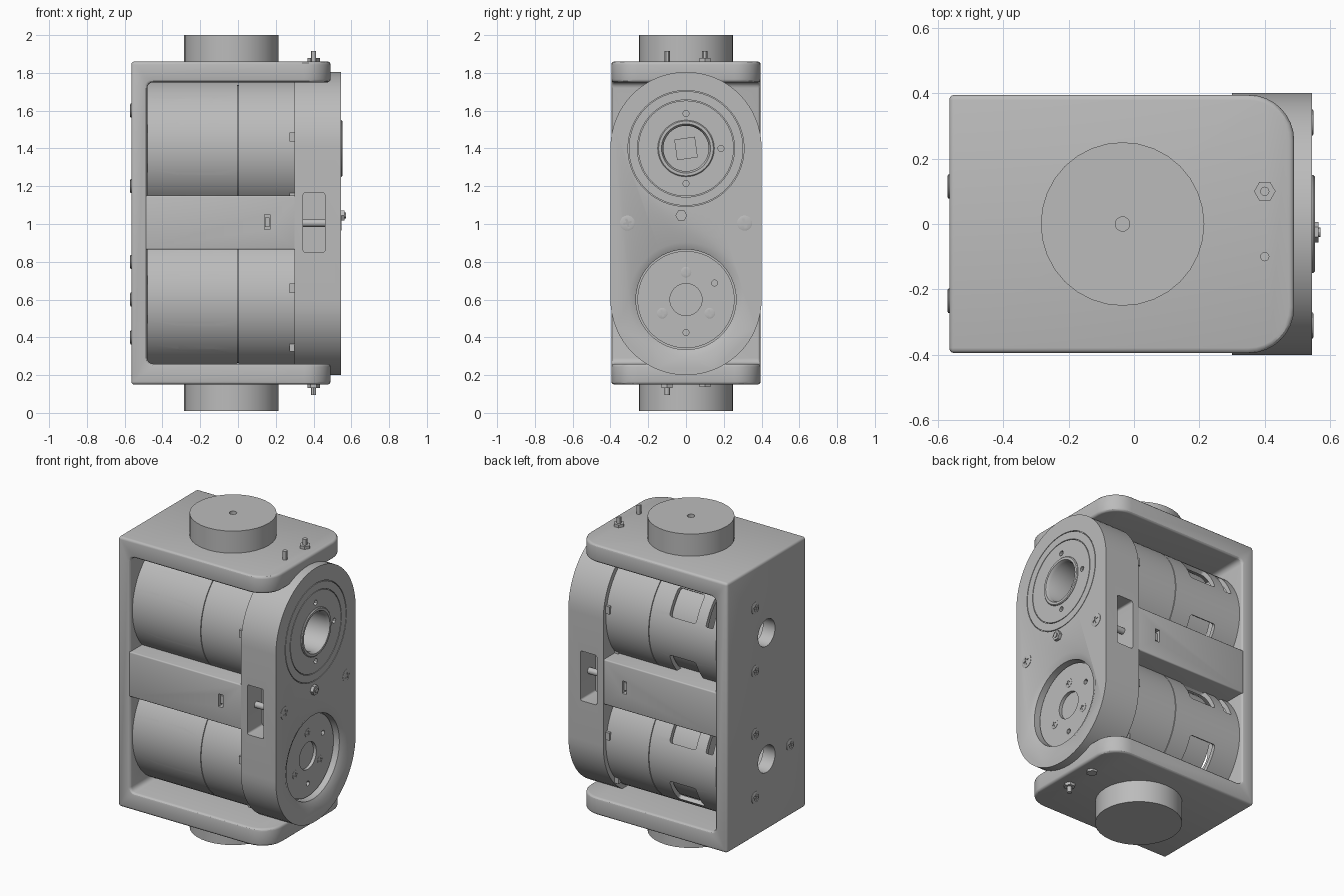
import bpy, bmesh
from math import pi, sin, cos, radians
from mathutils import Vector, Matrix

if "Cube" in bpy.data.objects:
    bpy.data.objects.remove(bpy.data.objects["Cube"])

grey = bpy.data.materials.new("plain_grey")
grey.use_nodes = True
grey.diffuse_color = (0.5, 0.5, 0.5, 1)
grey.node_tree.nodes["Principled BSDF"].inputs["Base Color"].default_value = (0.5, 0.5, 0.5, 1)

X, Y, Z = Vector((1, 0, 0)), Vector((0, 1, 0)), Vector((0, 0, 1))
UPPER, LOWER = 1.4, 0.6


def finish(bm, name):
    bmesh.ops.recalc_face_normals(bm, faces=bm.faces[:])
    mesh = bpy.data.meshes.new(name)
    bm.to_mesh(mesh)
    bm.free()
    mesh.materials.append(grey)
    ob = bpy.data.objects.new(name, mesh)
    bpy.context.collection.objects.link(ob)
    return ob


def lathe(name, profile, origin, axis=X, segs=48):
    """Revolve (radius, height) points; profiles off the axis close into a ring."""
    bm = bmesh.new()
    verts = [bm.verts.new((r, 0, h)) for r, h in profile]
    pairs = list(zip(verts, verts[1:]))
    if profile[0][0] > 0:
        pairs.append((verts[-1], verts[0]))
    edges = [bm.edges.new(p) for p in pairs]
    bmesh.ops.spin(bm, geom=verts + edges, cent=(0, 0, 0), axis=(0, 0, 1),
                   angle=2 * pi, steps=segs, use_merge=True)
    bmesh.ops.remove_doubles(bm, verts=bm.verts[:], dist=1e-5)
    turn = axis.to_track_quat('Z', 'Y').to_matrix().to_4x4()
    bm.transform(Matrix.Translation(origin) @ turn)
    return finish(bm, name)


def rod(name, r, length, origin, axis=X, segs=24):
    return lathe(name, [(0, 0), (r, 0), (r, length), (0, length)], origin, axis, segs)


def tube(name, r_in, r_out, length, origin, axis=X, segs=64):
    return lathe(name, [(r_in, 0), (r_out, 0), (r_out, length), (r_in, length)], origin, axis, segs)


def box(name, lo, hi, bevel=0, along=None, turn=None):
    """Box between two corners; edges parallel to 'along' may be rounded."""
    lo, hi = Vector(lo), Vector(hi)
    bm = bmesh.new()
    bmesh.ops.create_cube(bm, size=1)
    bm.transform(Matrix.Translation((lo + hi) / 2) @ Matrix.Diagonal((*(hi - lo), 1)))
    if bevel:
        edges = [e for e in bm.edges if along is None or
                 abs((e.verts[0].co - e.verts[1].co).normalized().dot(along)) > 0.9]
        bmesh.ops.bevel(bm, geom=edges, offset=bevel, segments=4, profile=0.5, affect='EDGES')
    if turn:
        bm.transform(turn)
    return finish(bm, name)


def prism(name, outline, depth):
    bm = bmesh.new()
    face = bm.faces.new([bm.verts.new(p) for p in outline])
    new = bmesh.ops.extrude_face_region(bm, geom=[face])["geom"]
    bmesh.ops.translate(bm, vec=depth, verts=[v for v in new if isinstance(v, bmesh.types.BMVert)])
    return finish(bm, name)


def apply(ob, mod):
    with bpy.context.temp_override(object=ob, active_object=ob, selected_objects=[ob]):
        bpy.ops.object.modifier_apply(modifier=mod.name)


def cut(ob, *cutters):
    for c in cutters:
        mod = ob.modifiers.new("cut", 'BOOLEAN')
        mod.operation, mod.solver, mod.object = 'DIFFERENCE', 'EXACT', c
        apply(ob, mod)
        bpy.data.objects.remove(c)


def soften(ob, width):
    mod = ob.modifiers.new("soft", 'BEVEL')
    mod.width, mod.segments, mod.limit_method, mod.angle_limit = width, 3, 'ANGLE', radians(50)
    apply(ob, mod)


def screw(name, r, origin, axis=X, proud=0.006):
    """Flat round head with a cross recess."""
    head = lathe(name, [(0, -0.02), (r, -0.02), (r, proud * 0.5), (r * 0.85, proud), (0, proud)],
                 origin, axis, 20)
    a, b, d = r * 0.55, r * 0.14, 0.012
    move = Matrix.Translation(origin)
    for w, h in ((a, b), (b, a)):
        cut(head, box("slot", (-d, -w, -h), (d, w, h), turn=move @ Matrix.Rotation(radians(15), 4, 'X')))


# C-shaped bracket with rounded free corners
R = 0.14
outline = [(-0.565, 0.395, 0.15), (-0.565, -0.395, 0.15)]
for cy, start in ((-0.395 + R, -90), (0.395 - R, 0)):
    for i in range(9):
        t = radians(start + i * 11.25)
        outline.append((0.49 - R + R * cos(t), cy + R * sin(t), 0.15))
bracket = prism("bracket", outline, (0, 0, 1.71))
cut(bracket, box("opening", (-0.48, -1, 0.26), (1, 1, 1.75), 0.03, Y))
soften(bracket, 0.016)
for z in (UPPER, LOWER):
    cut(bracket, rod("bore", 0.085, 0.2, (-0.6, 0, z), segs=32))
cut(bracket, rod("bore", 0.03, 0.2, (-0.6, -0.235, UPPER)))
for z in (UPPER, LOWER):
    for dz in (-0.2, 0.2):
        screw("back_plate_screw", 0.037, (-0.565, 0.115, z + dz), -X)
screw("back_plate_screw", 0.037, (-0.565, -0.235, LOWER), -X)

# Middle bar between the motors
bar = box("middle_bar", (-0.49, -0.395, 0.865), (0.31, 0.395, 1.15))
soften(bar, 0.008)
for s in (-1, 1):
    cut(bar, box("nut_slot", (0.14, s * 0.395 - 0.05, 0.97), (0.17, s * 0.395 + 0.05, 1.05)))
    box("bar_nut", (0.142, s * 0.37 - 0.01, 0.985), (0.168, s * 0.37 + 0.01, 1.035))

# Motors: windowed shell, plain shell and inner core
for level, zc in (("upper", UPPER), ("lower", LOWER)):
    shell = tube(level + "_motor_windowed_shell", 0.345, 0.372, 0.48, (-0.482, 0, zc))
    tube(level + "_motor_plain_shell", 0.345, 0.372, 0.31, (0.002, 0, zc))
    rod(level + "_motor_core", 0.335, 0.6, (-0.3, 0, zc), segs=64)
    rod(level + "_motor_shaft", 0.05, 0.2, (-0.47, 0, zc))
    for angle in (33, 147, 213, 327):
        turn = Matrix.Translation((0, 0, zc)) @ Matrix.Rotation(radians(angle), 4, 'X')
        cut(shell, box("window", (-0.315, 0.3, -0.088), (-0.13, 0.42, 0.088), 0.015, Y, turn))
        if angle < 180:
            cut(shell, box("slot", (-0.435, 0.3, -0.088), (-0.385, 0.42, 0.088), 0.008, Y, turn))
    for s in (-1, 1):
        for dz in (0.06, -0.25):
            y = s * (0.372 ** 2 - dz ** 2) ** 0.5
            box(level + "_motor_tab", (0.272, y - 0.012, zc + dz - 0.024),
                (0.3, y + 0.012, zc + dz + 0.024))

# Stadium-shaped end cap
outline = []
for zc, start in ((UPPER + 0.005, 0), (LOWER, 180)):
    for i in range(33):
        t = radians(start + i * 180 / 32)
        outline.append((0.3, 0.4 * cos(t), zc + 0.4 * sin(t)))
cap = prism("end_cap", outline, (0.245, 0, 0))
F = 0.545
cut(cap, rod("bore", 0.13, 0.3, (0.36, 0, UPPER), segs=48),
    lathe("recess", [(0, -0.075), (0.265, -0.075), (0.265, -0.02), (0.305, 0.001), (0.305, 0.05), (0, 0.05)],
          (F, 0, LOWER), segs=64))
for r in (0.253, 0.303):
    cut(cap, tube("groove", r, r + 0.004, 0.05, (F - 0.008, 0, UPPER)))
for i in range(4):
    t = i * pi / 2
    cut(cap, rod("pin_hole", 0.016, 0.1, (F - 0.04, 0.185 * cos(t), UPPER + 0.185 * sin(t)), segs=12))
for s in (-1, 1):
    cut(cap, box("pocket", (0.345, s * 0.36 - 0.11, 0.85), (0.46, s * 0.36 + 0.11, 1.165), 0.012, Y))
    rod("cap_bolt_shaft", 0.02, 0.13, (0.34, s * 0.31, 1.005), segs=16)
    screw("cap_screw", 0.04, (F, s * 0.31, 1.005), proud=0.004)

# Upper hub with square drive, lower output flange, centre nut
lathe("upper_hub_ring", [(0.12, -0.18), (0.15, -0.18), (0.15, 0.003), (0.145, 0.008), (0.13, 0.008), (0.12, -0.01)],
      (F, 0, UPPER), segs=48)
turn = Matrix.Translation((0, 0, UPPER)) @ Matrix.Rotation(radians(8), 4, 'X')
box("square_drive", (0.35, -0.055, -0.055), (0.42, 0.055, 0.055), turn=turn)
flange = rod("output_flange", 0.257, 0.04, (F - 0.095, 0, LOWER), segs=64)
cut(flange, rod("bore", 0.085, 0.2, (F - 0.085, 0, LOWER), segs=32))
for i in range(3):
    t = radians(90 + 120 * i)
    screw("flange_screw", 0.028, (F - 0.055, 0.145 * cos(t), LOWER + 0.145 * sin(t)), proud=0.003)
    t += pi / 3
    cut(flange, rod("hole", 0.016, 0.2, (F - 0.08, 0.175 * cos(t), LOWER + 0.175 * sin(t)), segs=12))
rod("centre_nut", 0.031, 0.02, (F, -0.025, 1.045), segs=6)
rod("centre_bolt", 0.015, 0.026, (F, -0.025, 1.045), segs=12)

# Round mounts, bolts and nuts on the top and bottom plates
for level, z, up in (("top", 1.86, Z), ("bottom", 0.15, -Z)):
    mount = rod(level + "_mount", 0.25, 0.15, Vector((-0.035, 0, z)) - up * 0.01, up, 32)
    cut(mount, rod("hole", 0.022, 0.2, Vector((-0.035, 0, z)) + up * 0.08, up, 16))
    s = up.z
    rod(level + "_nut", 0.033, 0.018, (0.4, 0.1 * s, z), up, 6)
    rod(level + "_nut_bolt", 0.014, 0.055, (0.4, 0.1 * s, z), up, 12)
    rod(level + "_pin", 0.014, 0.055 if s > 0 else 0.012, (0.4, -0.1 * s, z), up, 12)
rod("bottom_pin_nut", 0.033, 0.014, (0.4, 0.1, 0.15), -Z, 6)

# Smooth shading with sharp edges kept
bpy.ops.object.select_all(action='DESELECT')
for ob in bpy.context.scene.objects:
    if ob.type == 'MESH':
        ob.select_set(True)
        bpy.context.view_layer.objects.active = ob
bpy.ops.object.shade_smooth_by_angle(angle=radians(30))
